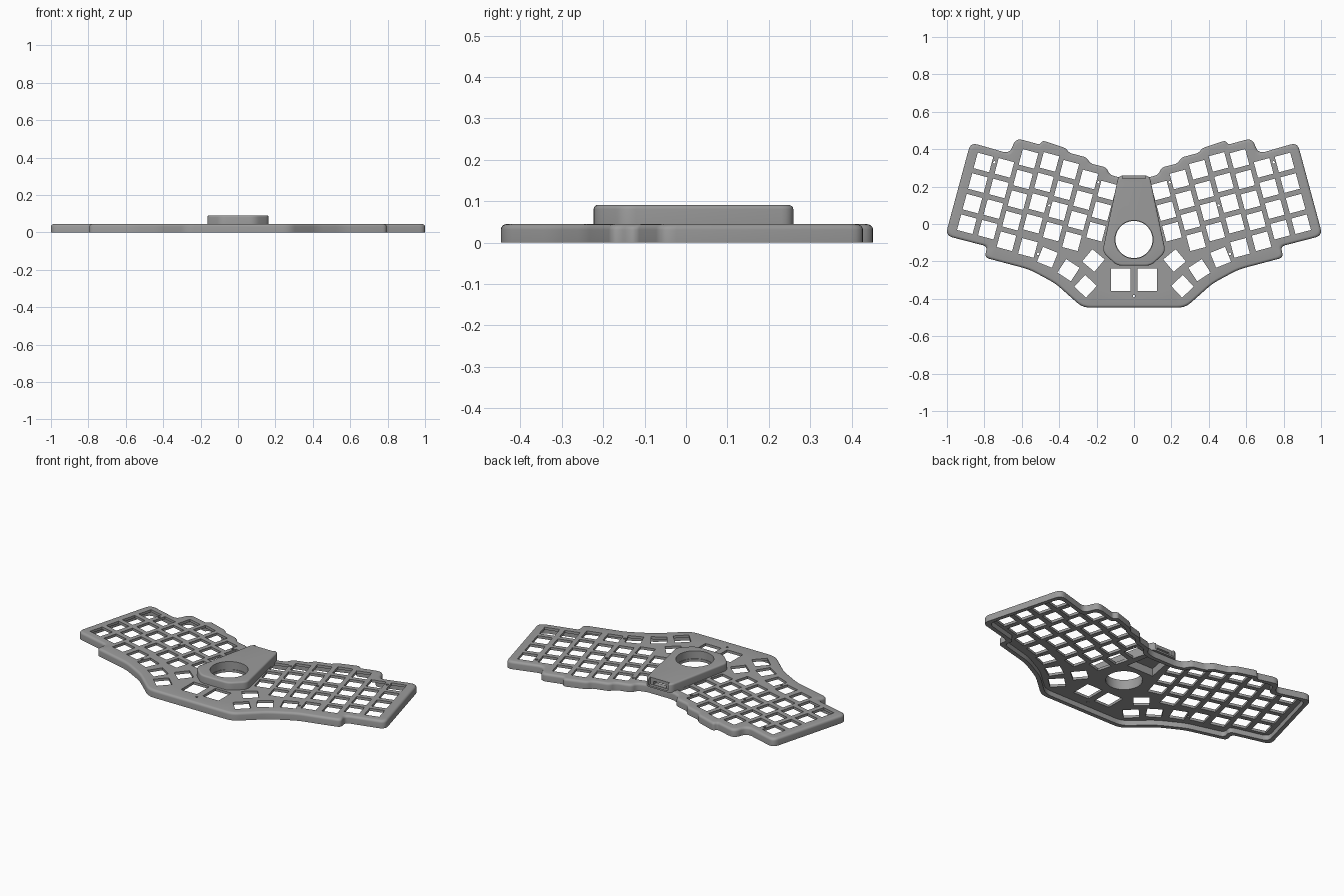
import bpy, bmesh, math
from mathutils import Vector, Matrix

if "Cube" in bpy.data.objects:
    bpy.data.objects.remove(bpy.data.objects["Cube"])

grey = bpy.data.materials.new("mid_grey")
grey.diffuse_color = (0.33, 0.33, 0.33, 1)
grey.use_nodes = True
grey.node_tree.nodes["Principled BSDF"].inputs["Base Color"].default_value = grey.diffuse_color


def make_object(name, bm):
    bmesh.ops.recalc_face_normals(bm, faces=bm.faces[:])
    mesh = bpy.data.meshes.new(name)
    bm.to_mesh(mesh)
    bm.free()
    mesh.materials.append(grey)
    obj = bpy.data.objects.new(name, mesh)
    bpy.context.collection.objects.link(obj)
    return obj


def inset(points, d):
    """Offset a counter-clockwise polygon inwards."""
    out = []
    for i, p in enumerate(points):
        a = (p - points[i - 1]).normalized()
        b = (points[(i + 1) % len(points)] - p).normalized()
        n1, n2 = Vector((-a.y, a.x)), Vector((-b.y, b.x))
        out.append(p + (n1 + n2) * d / (1 + n1.dot(n2)))
    return out


def rounded(points, r, steps=5):
    """Replace every corner by a short curve."""
    out = []
    for i, p in enumerate(points):
        va, vb = points[i - 1] - p, points[(i + 1) % len(points)] - p
        c = min(r, 0.45 * va.length, 0.45 * vb.length)
        a, b = p + va.normalized() * c, p + vb.normalized() * c
        for k in range(steps + 1):
            t = k / steps
            out.append(a * (1 - t) ** 2 + p * 2 * t * (1 - t) + b * t * t)
    return out


def skin(bm, rings):
    """Join stacked loops of points by quads; return the vertex loops."""
    loops = [[bm.verts.new((p.x, p.y, z)) for p in pts] for pts, z in rings]
    n = len(loops[0])
    for lo, hi in zip(loops, loops[1:]):
        for i in range(n):
            j = (i + 1) % n
            bm.faces.new((lo[i], lo[j], hi[j], hi[i]))
    return loops


def panel(name, outline, r, rings, holes):
    """Solid with a skinned edge, (inset, z) rings, and holes straight through."""
    bm = bmesh.new()
    z0, z1 = rings[0][1], rings[-1][1]
    stacks = [skin(bm, [(rounded(inset(outline, d), r), z) for d, z in rings])]
    stacks += [skin(bm, [(h, z0), (h, z1)]) for h in holes]
    for end in (0, -1):
        edges = []
        for s in stacks:
            loop = s[end]
            edges += [bm.edges.get((loop[i - 1], loop[i])) for i in range(len(loop))]
        bmesh.ops.triangle_fill(bm, use_beauty=True, edges=edges, normal=(0, 0, 1))
    return make_object(name, bm)


def top_edge(z_top, r):
    """Quarter-round edge rings."""
    angles = [k / 4 * math.pi / 2 for k in range(5)]
    return [(r * (1 - math.cos(a)), z_top - r + r * math.sin(a)) for a in angles]


def circle(x, y, r, seg):
    return [Vector((x + r * math.cos(2 * math.pi * i / seg),
                    y + r * math.sin(2 * math.pi * i / seg))) for i in range(seg)]


def rect(x, y, w, h, rot=0):
    m = Matrix.Rotation(rot, 2)
    return [Vector((x, y)) + m @ Vector((sx * w / 2, sy * h / 2))
            for sx, sy in ((-1, -1), (1, -1), (1, 1), (-1, 1))]


def mirrored(half):
    left = [Vector(p) for p in half]
    return left + [Vector((-p.x, p.y)) for p in reversed(left)]


def cut(obj, cutter):
    cutter.hide_render = True
    mod = obj.modifiers.new("cut", 'BOOLEAN')
    mod.operation = 'DIFFERENCE'
    mod.solver = 'EXACT'
    mod.object = cutter
    bpy.context.view_layer.objects.active = obj
    bpy.ops.object.modifier_apply(modifier=mod.name)
    bpy.data.objects.remove(cutter)


def cutter_box(x, y, z, sx, sy, sz):
    bm = bmesh.new()
    bmesh.ops.create_cube(bm, size=1, matrix=Matrix.Translation((x, y, z))
                          @ Matrix.Diagonal((sx, sy, sz, 1)))
    return make_object("cutter", bm)


# Key openings: column top (x, y) and number of keys, stepping down the tilted column
KEY, PITCH, TILT = 0.086, 0.114, math.radians(15)
columns = [(-.805, .329, 4), (-.693, .300, 4), (-.564, .348, 5), (-.452, .332, 4),
           (-.346, .290, 4), (-.243, .238, 4), (-.144, .179, 3)]
keys = [(x - k * PITCH * math.sin(TILT), y - k * PITCH * math.cos(TILT), TILT)
        for x, y, n in columns for k in range(n)]
# Thumb arc
keys += [(-.567, -.128, TILT), (-.463, -.178, math.radians(22)),
         (-.350, -.247, math.radians(33)), (-.259, -.333, math.radians(43)),
         (-.217, -.195, math.radians(40))]
holes = []
for side in (1, -1):
    holes += [rect(side * x, y, KEY, KEY, -side * a) for x, y, a in keys]
    # Wide centre buttons
    holes.append(rect(side * .071, -.298, 0.104, 0.118))
    # Screw holes
    holes += [circle(side * x, y, 0.007, 12) for x, y in
              [(-.746, .329), (-.452, .099), (-.190, .222), (-.513, -.160)]]
holes.append(circle(0, -.385, 0.007, 12))
# Ball opening and electronics pocket below the housing
pocket = mirrored([(-.058, .212), (-.088, .050)])
holes += [circle(0, -.083, 0.099, 64), pocket]

# Case: stepped, winged outline, left half from back centre round to the front
case_half = [(-.083, .249), (-.131, .265), (-.147, .302), (-.233, .324),
             (-.254, .356), (-.345, .380), (-.366, .406), (-.488, .446),
             (-.505, .425), (-.634, .460), (-.663, .375), (-.874, .436),
             (-1.008, -.062), (-.783, -.120), (-.800, -.179), (-.559, -.243),
             (-.420, -.318), (-.275, -.447)]
case = panel("case", mirrored(case_half), 0.04,
             [(0.024, 0.03), (0.024, 0), (0, 0)] + top_edge(0.045, 0.014), holes)

# Raised centre housing with ball opening
hub_half = [(-.083, .260), (-.169, -.150), (-.090, -.223)]
hub = panel("centre_housing", mirrored(hub_half), 0.03,
            [(0, 0.04)] + top_edge(0.091, 0.010), [circle(0, -.083, 0.102, 64)])

# Pocket inside the housing, rear notch and connector window
bm = bmesh.new()
ends = skin(bm, [(pocket, 0.0), (pocket, 0.076)])
bm.faces.new(ends[0][::-1])
bm.faces.new(ends[1])
cut(hub, make_object("pocket_cutter", bm))
cut(hub, cutter_box(0, .288, 0.11, 0.125, 0.09, 0.12))
cut(hub, cutter_box(0, .24, 0.062, 0.085, 0.08, 0.02))

# Smooth shading with sharp edges kept
for obj in (case, hub):
    obj.select_set(True)
bpy.context.view_layer.objects.active = case
bpy.ops.object.shade_smooth_by_angle(angle=math.radians(35))
